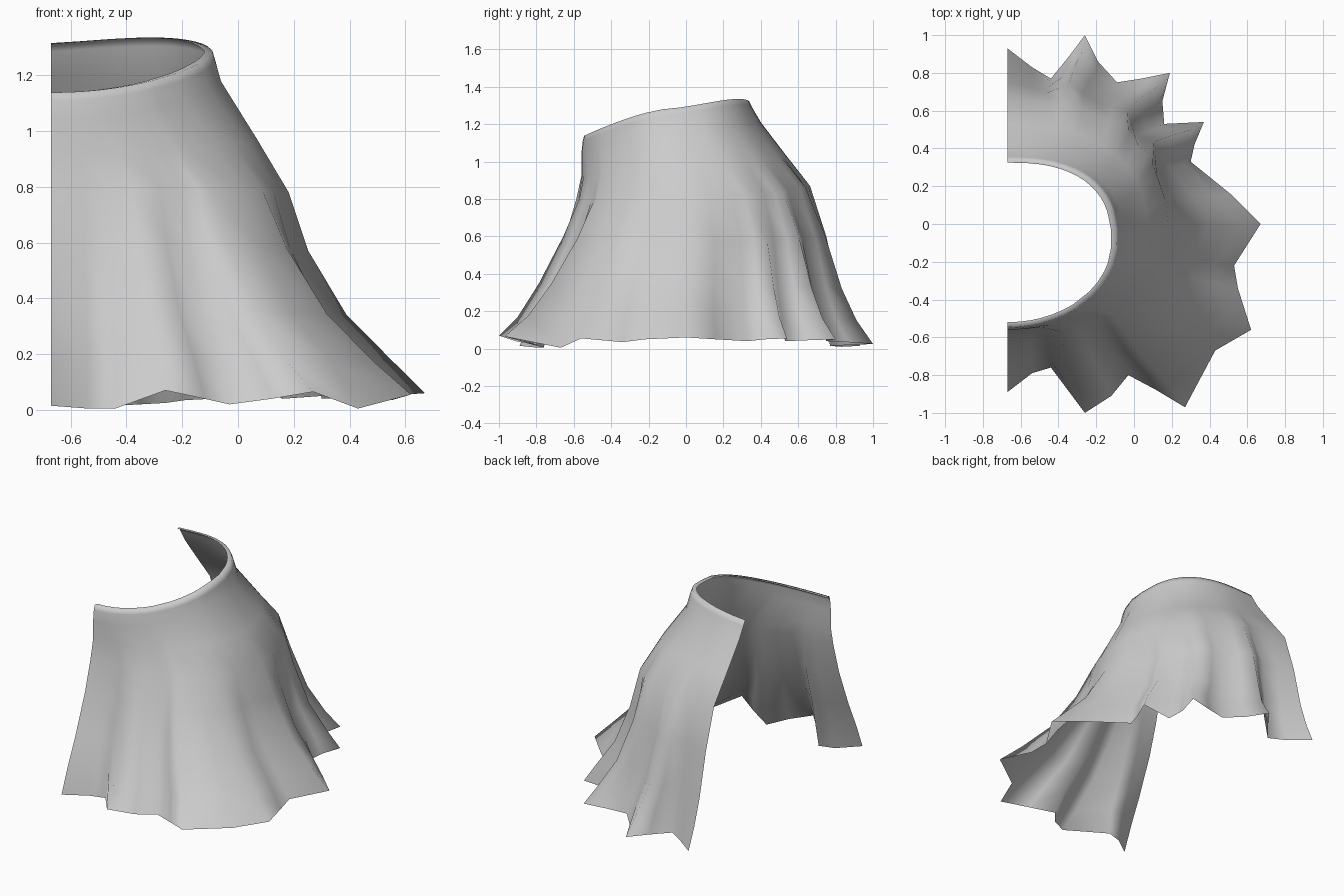
import bpy, bmesh
from math import atan2, sin, cos, pi, copysign

CX = -0.67  # open cut plane of the half skirt

# Hem outline, front to back (x, y, z)
HEM = [(-.67, -.89, .015), (-.54, -.79, .005), (-.44, -.76, .005), (-.26, -1, .07),
       (-.12, -.91, .04), (-.03, -.80, .02), (.12, -.88, .04), (.27, -.97, .065),
       (.43, -.67, .005), (.62, -.56, .055), (.55, -.34, .035), (.53, -.22, .05),
       (.67, 0, .06), (.51, .16, .05), (.30, .33, .04), (.32, .42, .05),
       (.37, .54, .055), (.16, .53, .04), (.15, .65, .045), (.19, .80, .05),
       (.04, .77, .045), (-.09, .75, .04), (-.19, .86, .035), (-.26, 1, .025),
       (-.35, .88, .02), (-.44, .77, .015), (-.54, .83, .01), (-.67, .93, .015)]

# Rings: front y,z / right x,z / back y,z / pull toward the hem folds / squareness
RINGS = [(-.52, 1.138, -.12, 1.282, .325, 1.312, 0, 1, .8),
         (-.545, 1.138, -.09, 1.282, .34, 1.315, 0, 1, .8),
         (-.552, 1.11, -.08, 1.25, .355, 1.285, 0, 1, .8),
         (-.56, 1.04, -.06, 1.18, .40, 1.21, 0, .98, .84),
         (-.56, .92, .07, .97, .53, 1.04, 0, .94, .88),
         (-.56, .80, .14, .78, .64, .87, .08, .9, .88),
         (-.55, .60, .09, .57, .68, .60, .28, .87, .88),
         (-.60, .35, .11, .34, .70, .32, .5, .87, .88),
         (-.67, .17, .24, .18, .72, .15, .72, .87, .88)]


def ring_point(ring, th):
    fy, fz, rx, rz, by, bz, w, ef, eb = ring
    s, c = sin(th), max(cos(th), 0)
    e = eb if s > 0 else ef
    x = CX + (rx - CX) * c ** e
    y = (fy + by) / 2 + (by - fy) / 2 * copysign(abs(s) ** e, s)
    z = rz + ((bz - rz) if s > 0 else (fz - rz)) * abs(s) ** 1.4
    if rz > 1.2 and s > 0:  # waist rises a little at the back hip
        z += .03 * sin(2 * th)
    return x, y, z


bm = bmesh.new()
cols = []
n = len(HEM)
for i, h in enumerate(HEM):
    th = atan2(h[1] / .9, (h[0] - CX) / 1.2)
    th = .7 * th + .3 * (-pi / 2 + pi * i / (n - 1))
    if i in (0, n - 1):
        th = copysign(pi / 2, th)
    col = []
    for r in RINGS:
        x, y, z = ring_point(r, th)
        w = r[6]
        col.append(bm.verts.new((x + (h[0] - x) * w, y + (h[1] - y) * w, z)))
    col.append(bm.verts.new(h))
    cols.append(col)

# Cloth surface from waistband lip to hem
for a, b in zip(cols, cols[1:]):
    for j in range(len(a) - 1):
        bm.faces.new((a[j], a[j + 1], b[j + 1], b[j])).smooth = True

mesh = bpy.data.meshes.new("skirt")
bm.to_mesh(mesh)
bm.free()
skirt = bpy.data.objects.new("skirt", mesh)
bpy.context.collection.objects.link(skirt)
